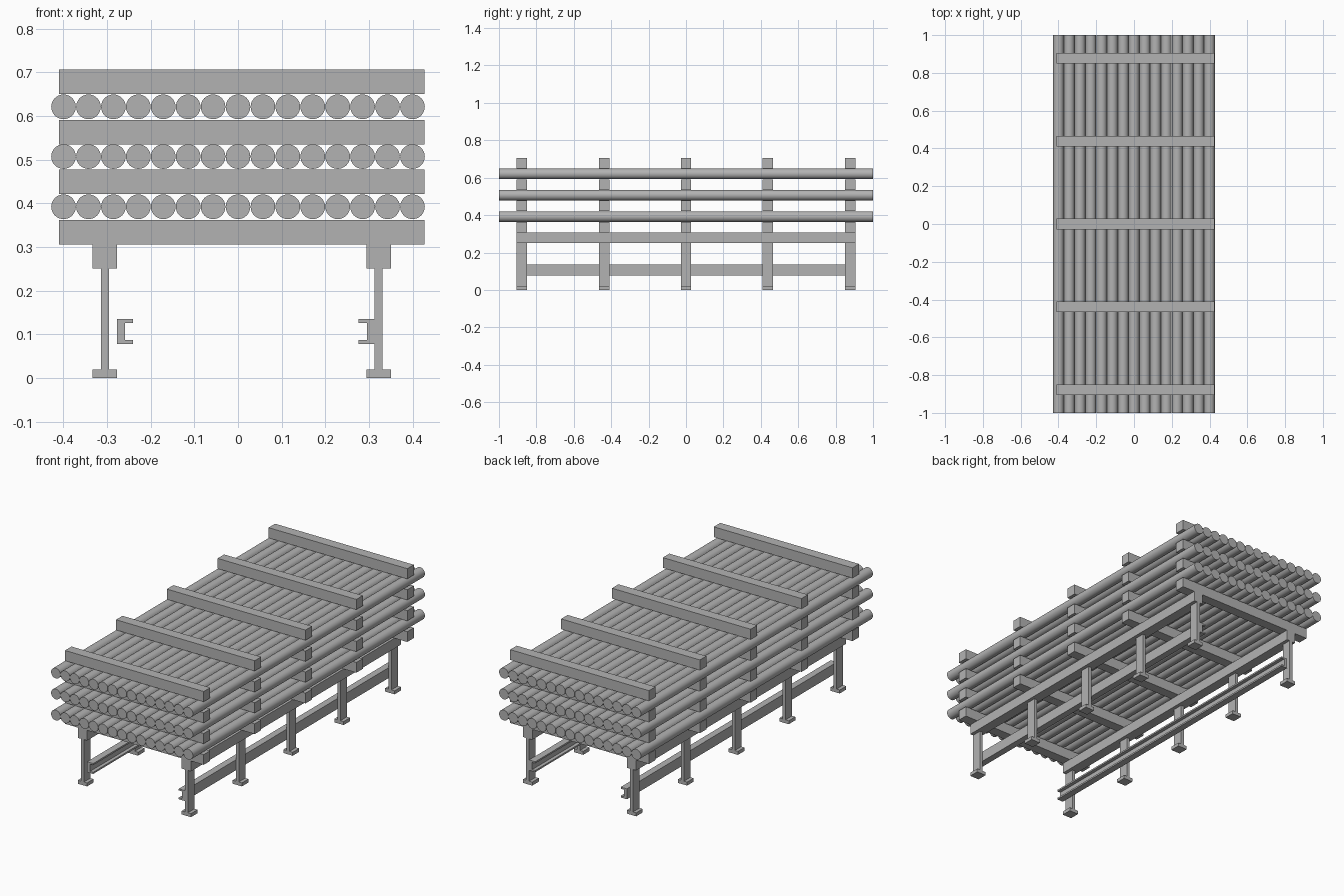
import bpy
import math

cube = bpy.data.objects.get("Cube")
if cube:
    bpy.data.objects.remove(cube, do_unlink=True)

grey = bpy.data.materials.new("plain_grey")
grey.use_nodes = True
colour = (0.45, 0.45, 0.45, 1)
grey.diffuse_color = colour
grey.node_tree.nodes["Principled BSDF"].inputs["Base Color"].default_value = colour


def add_mesh(name, verts, faces):
    mesh = bpy.data.meshes.new(name)
    mesh.from_pydata(verts, [], faces)
    mesh.materials.append(grey)
    obj = bpy.data.objects.new(name, mesh)
    bpy.context.collection.objects.link(obj)
    return obj


def extrude_profile(name, profile, y0, y1):
    """Sweep a counter-clockwise x,z outline along y."""
    n = len(profile)
    verts = [(x, y, z) for y in (y0, y1) for x, z in profile]
    faces = [tuple(range(n)), tuple(reversed(range(n, 2 * n)))]
    for i in range(n):
        j = (i + 1) % n
        faces.append((j, i, i + n, j + n))
    return add_mesh(name, verts, faces)


def box(name, x0, x1, y0, y1, z0, z1):
    return extrude_profile(name, [(x0, z0), (x1, z0), (x1, z1), (x0, z1)], y0, y1)


HALF = 0.028                       # half of the square timber section
STATIONS = (-0.877, -0.438, 0, 0.438, 0.877)
FRAME_END = 0.905

# Stacked bars: three layers of fifteen, smooth round sides
RADIUS, COUNT, SIDES = 0.0282, 15, 32
circle = [(RADIUS * math.cos(2 * math.pi * i / SIDES),
           RADIUS * math.sin(2 * math.pi * i / SIDES)) for i in range(SIDES)]
for layer, z in enumerate((0.392, 0.507, 0.621)):
    for i in range(COUNT):
        x = (i - (COUNT - 1) / 2) * 0.0571
        bar = extrude_profile(f"round_bar_{layer + 1}_{i + 1}",
                              [(x + px, z + pz) for px, pz in circle], -1, 1)
        for poly in bar.data.polygons:
            poly.use_smooth = len(poly.vertices) == 4
        for edge in bar.data.edges:
            a, b = edge.vertices
            edge.use_edge_sharp = (a < SIDES) == (b < SIDES)

# Cross battens below, between and above the layers
for level, z in enumerate((0.306, 0.421, 0.535, 0.65)):
    for i, y in enumerate(STATIONS):
        box(f"cross_batten_{level + 1}_{i + 1}", -0.41, 0.427,
            y - HALF, y + HALF, z, z + 2 * HALF)

# Supporting frame on each side
for side, s, post_x, web_x in (("right", 1, -0.305, -0.277),
                               ("left", -1, 0.322, 0.313)):
    box(f"{side}_top_beam", post_x - HALF, post_x + HALF,
        -FRAME_END, FRAME_END, 0.25, 0.306)
    for i, y in enumerate(STATIONS):
        box(f"{side}_post_{i + 1}", post_x - 0.009, post_x + 0.009,
            y - HALF, y + HALF, 0.019, 0.25)
        box(f"{side}_foot_{i + 1}", post_x - HALF, post_x + HALF,
            y - HALF, y + HALF, 0, 0.019)
    # Channel rail opening towards the middle
    low, high, lip = 0.078, 0.135, 0.009
    channel = [(0, low), (0.037, low), (0.037, low + lip), (0.018, low + lip),
               (0.018, high - lip), (0.037, high - lip), (0.037, high), (0, high)]
    outline = [(web_x + s * x, z) for x, z in channel]
    extrude_profile(f"{side}_channel_rail", outline if s > 0 else outline[::-1],
                    -FRAME_END, FRAME_END)
